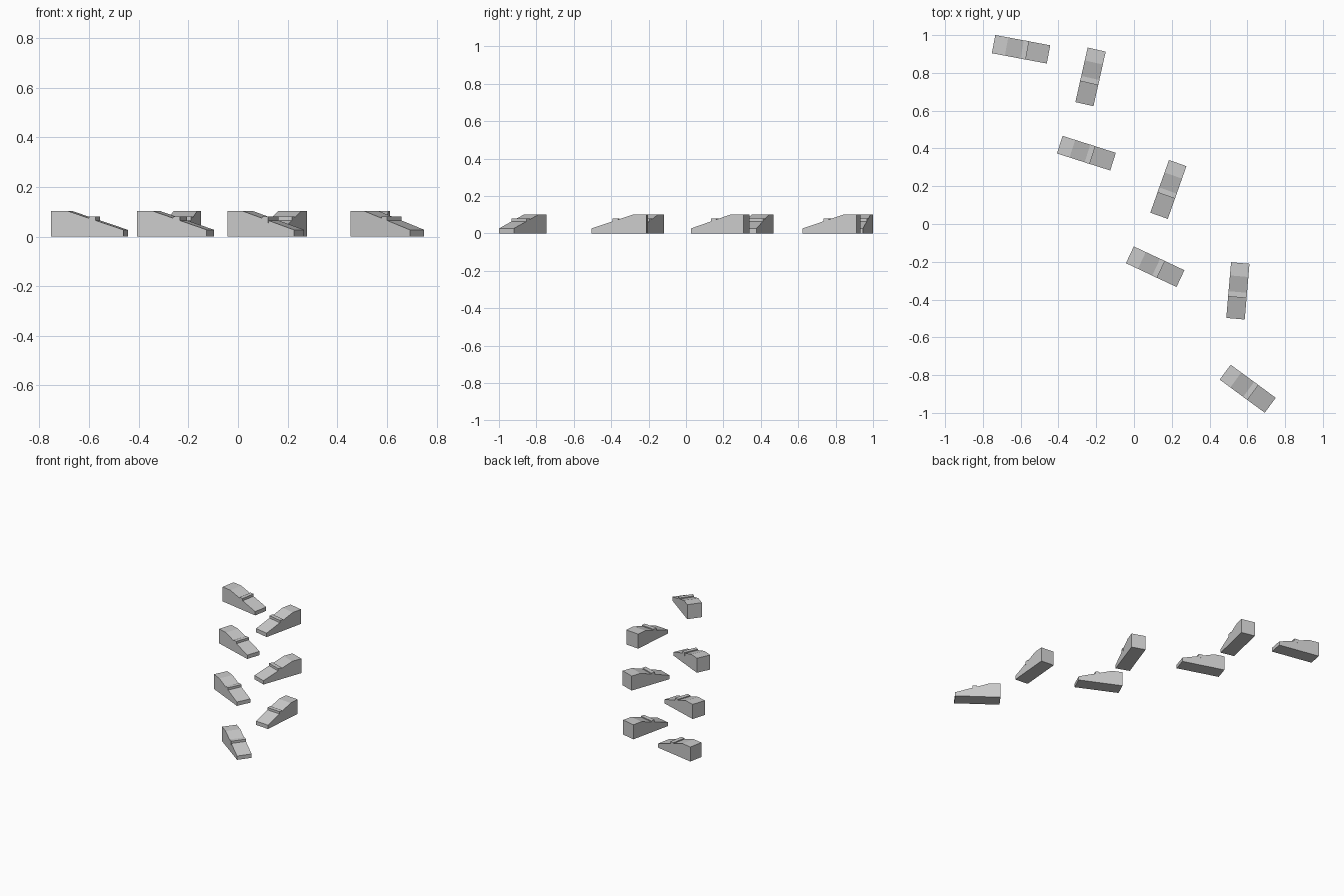
import bpy, bmesh
from math import radians
from mathutils import Matrix

if "Cube" in bpy.data.objects:
    bpy.data.objects.remove(bpy.data.objects["Cube"])

L, W = 0.296, 0.098      # ramp length and width

# centre x, centre y, heading of the low end in degrees
PLACES = [(-0.598, 0.925, -10.6), (-0.230, 0.779, -102.7), (-0.252, 0.375, -17.7),
          (0.182, 0.183, -109.5), (0.112, -0.226, -25.2), (0.550, -0.354, -94.9),
          (0.602, -0.872, -36.3)]

# side outline: flat at the tall end, then a slope down to a blunt nose
PROFILE = [(-L / 2, 0), (L / 2, 0), (L / 2, 0.027), (-L / 2 + 0.07, 0.102), (-L / 2, 0.102)]
# raised bar lying across the slope
BAR = [(0.006, 0.055), (0.034, 0.055), (0.034, 0.081), (0.006, 0.081)]


def extrude_profile(name, points, width, place):
    bm = bmesh.new()
    face = bm.faces.new([bm.verts.new((x, -width / 2, z)) for x, z in points])
    new = bmesh.ops.extrude_face_region(bm, geom=[face])["geom"]
    bmesh.ops.translate(bm, vec=(0, width, 0),
                        verts=[v for v in new if isinstance(v, bmesh.types.BMVert)])
    bmesh.ops.recalc_face_normals(bm, faces=bm.faces)
    mesh = bpy.data.meshes.new(name)
    bm.to_mesh(mesh)
    bm.free()
    obj = bpy.data.objects.new(name, mesh)
    x, y, angle = place
    obj.matrix_world = Matrix.Translation((x, y, 0)) @ Matrix.Rotation(radians(angle), 4, 'Z')
    bpy.context.collection.objects.link(obj)


# zigzag line of seven starting ramps
for i, place in enumerate(PLACES, 1):
    extrude_profile(f"ramp_{i}", PROFILE, W, place)
    extrude_profile(f"ramp_bar_{i}", BAR, W + 0.001, place)
